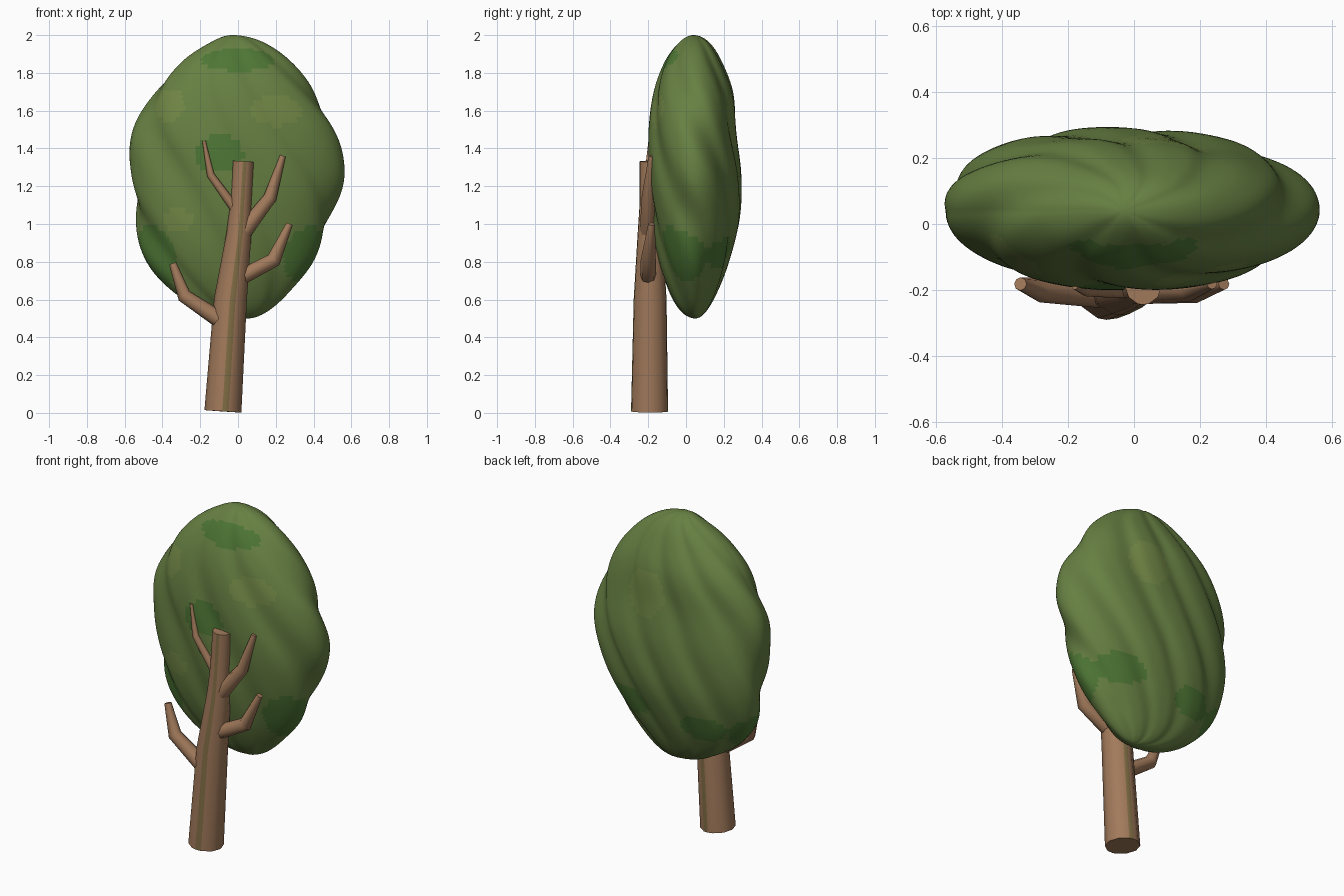
import bpy, math
from mathutils import Vector

if "Cube" in bpy.data.objects:
    bpy.data.objects.remove(bpy.data.objects["Cube"])


def material(name, rgb):
    m = bpy.data.materials.new(name)
    m.diffuse_color = (*rgb, 1)
    m.use_nodes = True
    m.node_tree.nodes["Principled BSDF"].inputs["Base Color"].default_value = m.diffuse_color
    return m


BARK = material("bark", (0.36, 0.195, 0.105))
MOSS = material("moss_stripe", (0.22, 0.155, 0.06))
LEAF = material("leaf", (0.135, 0.215, 0.055))
DARK = material("leaf_dark", (0.075, 0.18, 0.035))
LIGHT = material("leaf_light", (0.165, 0.24, 0.06))


def make(name, verts, faces, mats, angle):
    me = bpy.data.meshes.new(name)
    me.from_pydata(verts, [], faces)
    ob = bpy.data.objects.new(name, me)
    bpy.context.collection.objects.link(ob)
    for m in mats:
        me.materials.append(m)
    bpy.ops.object.select_all(action='DESELECT')
    ob.select_set(True)
    bpy.context.view_layer.objects.active = ob
    bpy.ops.object.shade_smooth_by_angle(angle=math.radians(angle))
    return ob


def tube(name, path, angles):
    """Sweep a ring through (x, y, z, radius) points, capped at both ends."""
    pts = [Vector(p[:3]) for p in path]
    n, verts, faces = len(angles), [], []
    for i, p in enumerate(pts):
        d = (pts[min(i + 1, len(pts) - 1)] - pts[max(i - 1, 0)]).normalized()
        u = Vector((0, 1, 0)).cross(d).normalized()
        v = d.cross(u)
        for a in angles:
            a = math.radians(a)
            verts.append(p + path[i][3] * (u * math.cos(a) + v * math.sin(a)))
    for i in range(len(pts) - 1):
        for j in range(n):
            k = (j + 1) % n
            faces.append((i * n + j, i * n + k, i * n + n + k, i * n + n + j))
    faces.append(tuple(reversed(range(n))))
    faces.append(tuple(range(len(verts) - n, len(verts))))
    return make(name, verts, faces, [BARK, MOSS], 62)


# Trunk, with two narrow mossy strips running up it
ANG = [0, 36, 72, 90, 108, 144, 180, 216, 252, 268, 288, 324]
trunk = tube("trunk", [(-0.08, -0.193, 0.008, 0.098), (-0.04, -0.19, 0.6, 0.087),
                       (0.005, -0.19, 0.95, 0.066), (0.014, -0.19, 1.1, 0.056),
                       (0.028, -0.19, 1.332, 0.055)], ANG)
for f in trunk.data.polygons:
    if len(f.vertices) == 4 and f.index % len(ANG) in (2, 9):
        f.material_index = 1

# Bent branches
EIGHT = range(0, 360, 45)
tube("branch_lower_left", [(-0.09, -0.21, 0.49, 0.046), (-0.285, -0.2, 0.62, 0.038),
                           (-0.345, -0.182, 0.79, 0.02)], EIGHT)
tube("branch_upper_left", [(0.0, -0.2, 1.06, 0.027), (-0.145, -0.2, 1.26, 0.02),
                           (-0.18, -0.19, 1.44, 0.009)], EIGHT)
tube("branch_upper_right", [(0.03, -0.2, 0.96, 0.044), (0.17, -0.2, 1.14, 0.035),
                            (0.237, -0.182, 1.36, 0.016)], EIGHT)
tube("branch_lower_right", [(0.02, -0.2, 0.72, 0.042), (0.19, -0.2, 0.81, 0.04),
                            (0.273, -0.182, 1.0, 0.018)], EIGHT)

# Crown outline, sampled every 18 degrees from the top pole to the bottom pole
RIGHT = [-.03, .13, .28, .415, .52, .555, .495, .40, .27, .155, .05]
LEFT = [-.03, -.14, -.30, -.45, -.55, -.562, -.54, -.48, -.345, -.16, .05]
FRONT = [.04, -.035, -.113, -.17, -.197, -.20, -.184, -.145, -.09, -.025, .05]
BACK = [.04, .12, .188, .247, .264, .288, .28, .228, .165, .105, .05]


def sample(tab, s):
    i = min(int(s), len(tab) - 2)
    f = s - i
    b, c = tab[i], tab[i + 1]
    a = tab[i - 1] if i else 2 * b - c
    d = tab[i + 2] if i + 2 < len(tab) else 2 * c - b
    return b + 0.5 * f * (c - a + f * (2 * a - 5 * b + 4 * c - d + f * (3 * (b - c) + d - a)))


ROWS, COLS = 72, 144
verts, faces = [(-0.03, 0.04, 2.0)], []
for r in range(1, ROWS):
    s = 10 * r / ROWS
    z = 1.25 + 0.75 * math.cos(math.pi * r / ROWS)
    x0, x1, y0, y1 = (sample(t, s) for t in (LEFT, RIGHT, FRONT, BACK))
    cx, cy = (x0 + x1) / 2, (y0 + y1) / 2
    for c in range(COLS):
        a = 2 * math.pi * c / COLS
        co, si = math.cos(a), math.sin(a)
        # spiral grooves between the leaf lobes, spaced evenly round the outline
        ph = a - 0.25 * math.sin(2 * a) + 1.45 * (z - 1.25)
        groove = (0.5 + 0.5 * math.cos(7 * ph - 1.62 - 1.0 * (1 + co))) ** 2
        k = 1.015 - 0.07 * groove
        if co < 0 < si:
            k *= 1 + 0.06 * abs(math.sin(2 * a))
        verts.append((cx + (x1 - x0) / 2 * co * k, cy + (y1 - y0) / 2 * si * k, z))
verts.append((0.05, 0.05, 0.5))
last = len(verts) - 1
for c in range(COLS):
    d = (c + 1) % COLS
    faces.append((0, 1 + c, 1 + d))
    for r in range(ROWS - 2):
        p = 1 + r * COLS
        faces.append((p + c, p + COLS + c, p + COLS + d, p + d))
    p = 1 + (ROWS - 2) * COLS
    faces.append((p + c, last, p + d))
crown = make("crown", verts, faces, [LEAF, DARK, LIGHT], 80)

# Tinted patches: x, y, z, half width, half height, material slot
PATCHES = [(0, -.1, 1.87, .2, .06, 1), (-.1, -.2, 1.37, .13, .1, 1),
           (.37, -.05, .83, .14, .16, 1), (-.43, 0, .83, .13, .18, 1),
           (.25, .2, .85, .16, .08, 1), (-.25, .2, .8, .14, .08, 1),
           (-.36, -.1, 1.63, .08, .09, 2), (.2, -.15, 1.6, .14, .08, 2),
           (-.32, -.14, 1.02, .08, .06, 2), (.1, .26, 1.55, .13, .14, 2)]
for f in crown.data.polygons:
    for x, y, z, w, h, slot in PATCHES:
        q = f.center
        if ((q.x - x) / w) ** 2 + ((q.y - y) / .16) ** 2 + ((q.z - z) / h) ** 2 < 1:
            f.material_index = slot
